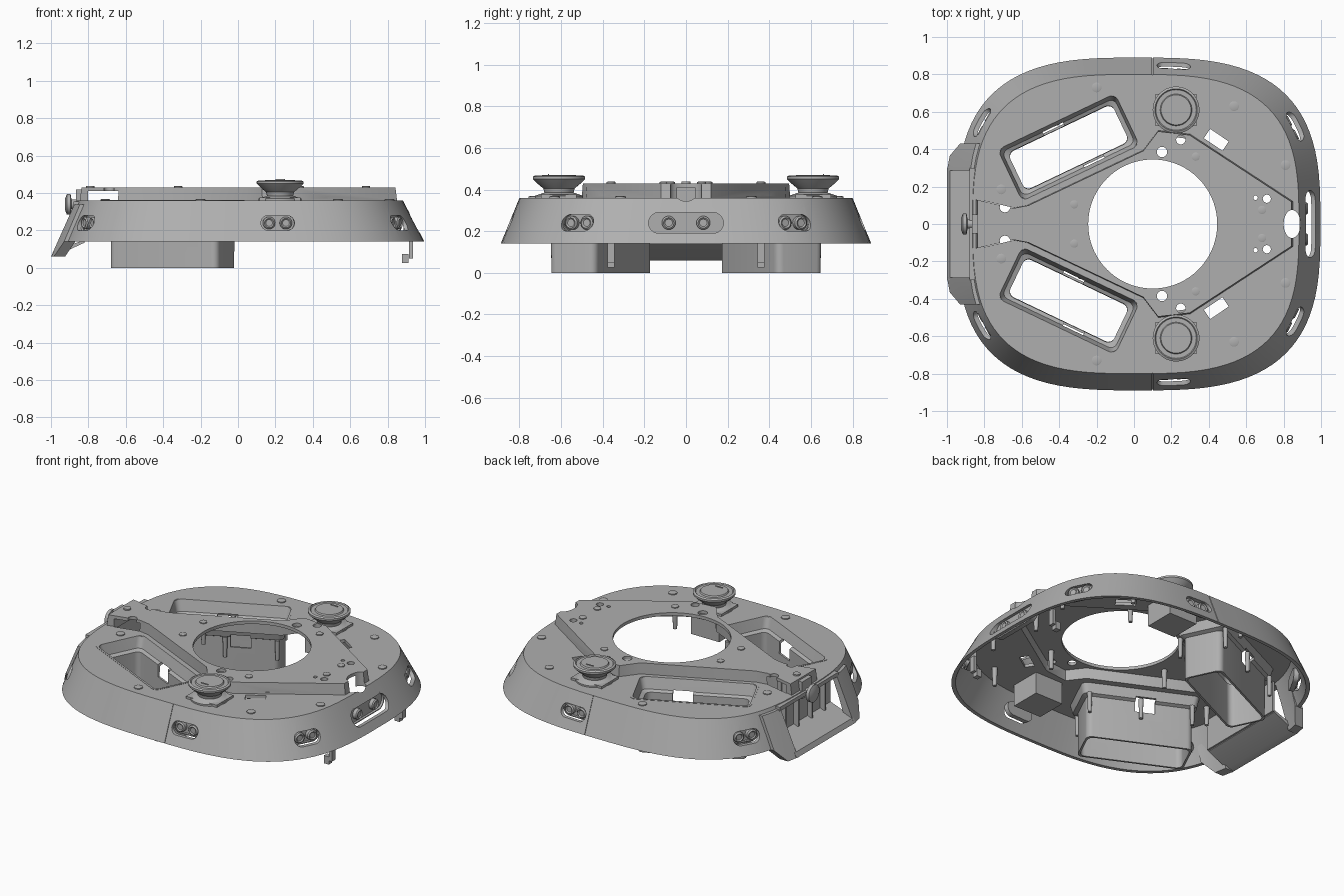
import bpy, bmesh, math
from mathutils import Vector, Matrix

if "Cube" in bpy.data.objects:
    bpy.data.objects.remove(bpy.data.objects["Cube"])

grey = bpy.data.materials.new("mid_grey")
grey.use_nodes = True
grey.diffuse_color = (0.43, 0.43, 0.43, 1)
grey.node_tree.nodes["Principled BSDF"].inputs["Base Color"].default_value = (0.43, 0.43, 0.43, 1)
parts = []


def loft(name, loops, ring=False, keep=True):
    """Skin equal-length loops; cap the ends, or join last to first."""
    bm = bmesh.new()
    rows = [[bm.verts.new(p) for p in loop] for loop in loops]
    pairs = list(zip(rows, rows[1:])) + ([(rows[-1], rows[0])] if ring else [])
    for a, b in pairs:
        for i in range(len(a)):
            j = (i + 1) % len(a)
            bm.faces.new((a[i], a[j], b[j], b[i]))
    if not ring:
        bm.faces.new(rows[0])
        bm.faces.new(rows[-1])
    bmesh.ops.recalc_face_normals(bm, faces=bm.faces)
    mesh = bpy.data.meshes.new(name)
    bm.to_mesh(mesh)
    bm.free()
    ob = bpy.data.objects.new(name, mesh)
    bpy.context.scene.collection.objects.link(ob)
    if keep:
        parts.append(ob)
    else:
        ob.hide_render = True
    return ob


def boolean(ob, tool, operation="DIFFERENCE"):
    mod = ob.modifiers.new("cut", "BOOLEAN")
    mod.operation, mod.object, mod.solver = operation, tool, "EXACT"
    graph = bpy.context.evaluated_depsgraph_get()
    mesh = bpy.data.meshes.new_from_object(ob.evaluated_get(graph))
    ob.modifiers.clear()
    ob.data = mesh
    bpy.data.objects.remove(tool)


def circle(x, y, z, rx, ry=None, n=32):
    ry = ry or rx
    return [(x + rx * math.cos(2 * math.pi * i / n), y + ry * math.sin(2 * math.pi * i / n), z) for i in range(n)]


def turned(name, x, y, profile, n=32, keep=True):
    return loft(name, [circle(x, y, z, r, n=n) for r, z in profile], keep=keep)


def box(name, centre, size, turn=None, keep=True):
    x, y, z = (s / 2 for s in size)
    m = Matrix.Translation(centre) @ (turn or Matrix()).to_4x4()
    return loft(name, [[m @ Vector(p) for p in ((-x, -y, h), (x, -y, h), (x, y, h), (-x, y, h))]
                       for h in (-z, z)], keep=keep)


# Superelliptic skirt: half sizes shrink with height
def skirt(phi, z, inset=0.0):
    t = (z - 0.14) / 0.22
    a, b = 0.972 - 0.1 * t - inset, 0.89 - 0.09 * t - inset
    c, s = math.cos(phi), math.sin(phi)
    x = math.copysign(abs(c) ** (2 / 3), c)
    y = math.copysign(abs(s) ** (2 / 3), s)
    normal = Vector((x * abs(x) / a, y * abs(y) / b, 0)).normalized()
    return Vector((0.025 - 0.015 * t + a * x, b * y, z)), normal


def skirt_loop(z, inset=0.0, n=96):
    return [skirt(2 * math.pi * (i + 0.5) / n, z, inset)[0] for i in range(n)]


def mirrored(half):
    return half + [(x, -y) for x, y in reversed(half)]


# Shell: skirt and deck, with a raised kite-shaped centre plate
body = loft("body_shell", [skirt_loop(0.14), skirt_loop(0.36)])
kite = mirrored([(-0.845, 0.13), (-0.65, 0.085), (-0.57, 0.1), (0.05, 0.395), (0.13, 0.5),
                 (0.3, 0.48), (0.85, 0.12)])


def kite_loop(z, scale):
    return [(0.02 + (x - 0.02) * scale, y * scale, z) for x, y in kite]


boolean(body, loft("kite", [kite_loop(0.3, 1.01), kite_loop(0.43, 0.99)], keep=False), "UNION")
boolean(body, loft("cavity", [skirt_loop(0.12, 0.022), skirt_loop(0.34, 0.022)], keep=False))
boolean(body, loft("kite_cavity", [kite_loop(0.3, 0.95), kite_loop(0.41, 0.95)], keep=False))

# Main opening, front notch and the rear bay opening
boolean(body, turned("opening", 0.1, 0, [(0.345, 0.2), (0.345, 0.6)], n=72, keep=False))
boolean(body, loft("notch", [circle(0.845, 0, z, 0.045, 0.075) for z in (0.3, 0.6)], keep=False))
boolean(body, box("bay", (-0.92, 0, 0.2), (0.2, 0.58, 0.26), keep=False))


# Slanted rectangular pockets, open at the bottom
def rounded_rect(length, width, z, place, r=0.05):
    pts = []
    for k, (sx, sy) in enumerate(((1, 1), (-1, 1), (-1, -1), (1, -1))):
        for i in range(6):
            a = math.pi / 2 * (k + i / 5)
            pts.append(place @ Vector((sx * (length / 2 - r) + r * math.cos(a),
                                       sy * (width / 2 - r) + r * math.sin(a), z)))
    return pts


for side, word in ((1, "back"), (-1, "front")):
    turn = Matrix.Rotation(side * math.radians(25.5), 4, "Z")
    place = Matrix.Translation((-0.35, side * 0.41, 0)) @ turn
    cut = [rounded_rect(0.7, 0.31, z, place) for z in (0.25, 0.6)]
    boolean(body, loft("pocket_cut", cut, keep=False))
    wall = [(0.72, 0.33, 0.362), (0.69, 0.29, 0.28), (0.64, 0.25, 0.27), (0.64, 0.245, 0)]
    inside = [(l - 0.025, w - 0.025, z + (0.012 if 0.1 < z < 0.3 else 0)) for l, w, z in reversed(wall)]
    pocket = loft(word + "_pocket", [rounded_rect(l, w, z, place, 0.035) for l, w, z in wall + inside], ring=True)
    for sx, sy in ((-0.03, 1), (0.09, -1)):
        boolean(pocket, box("window", place @ Vector((sx, sy * 0.13, 0.25)), (0.12, 0.07, 0.09), turn, keep=False))
    for sx in (-0.31, 0, 0.31):
        for sy in (-0.145, 0.145):
            p = place @ Vector((sx, sy, 0))
            turned(word + "_pocket_post", p.x, p.y, [(0.011, 0.15), (0.015, 0.28)], n=12)

    # Openings and seams in the deck
    boolean(body, box("side_slot", (0.45, side * 0.435, 0.385), (0.13, 0.09, 0.03),
                      Matrix.Rotation(-side * math.radians(34), 4, "Z"), keep=False))
    boolean(body, box("deck_slot", (0.44, side * 0.45, 0.35), (0.12, 0.06, 0.06),
                      Matrix.Rotation(-side * math.radians(34), 4, "Z"), keep=False))
    boolean(body, box("seam", (0.1, side * 0.848, 0.25), (0.005, 0.014, 0.3),
                      Matrix.Rotation(side * math.radians(22), 4, "X"), keep=False))
    for x, y, r in ((-0.69, 0.09, 0.028), (0.71, 0.135, 0.022), (0.15, 0.385, 0.028),
                    (0.25, 0.45, 0.025), (0.65, 0.14, 0.012)):
        boolean(body, turned("hole", x, side * y, [(r, 0.38), (r, 0.5)], n=16, keep=False))

    # Round caps on flared necks, with housings below the deck
    y = side * 0.61
    turned(word + "_cap", 0.225, y, [(0.115, 0.35), (0.115, 0.37), (0.07, 0.385), (0.075, 0.405),
                                     (0.105, 0.43), (0.125, 0.45), (0.125, 0.462), (0.113, 0.468),
                                     (0.108, 0.462), (0.085, 0.462), (0.08, 0.47)], n=48)
    box(word + "_cap_mount", (0.225, y, 0.365), (0.22, 0.17, 0.02))
    box(word + "_cap_housing", (0.22, y, 0.27), (0.2, 0.2, 0.14))
    box(word + "_cap_tab", (0.225, y + side * 0.05, 0.47), (0.05, 0.006, 0.008))

    # Screws on the deck and the raised plate, posts underneath
    for x, sy, z in ((-0.2, 0.73, 0.36), (0.535, 0.63, 0.36), (-0.71, 0.185, 0.36), (0.81, 0.315, 0.36),
                     (-0.32, 0.105, 0.43), (0.33, 0.36, 0.43), (0.685, 0.075, 0.43)):
        r = 0.026 if z < 0.4 else 0.022
        turned(word + "_screw", x, side * sy, [(r, z - 0.01), (r, z + 0.006), (r - 0.006, z + 0.008)], n=20)
        turned(word + "_screw_post", x, side * sy, [(0.012, z - 0.14), (0.018, z - 0.01)], n=12)

    # Hooks under the front edge
    box(word + "_hook_arm", (0.925, side * 0.36, 0.1), (0.02, 0.035, 0.1))
    box(word + "_hook_foot", (0.895, side * 0.36, 0.05), (0.035, 0.035, 0.05))

    # Rear bay cheeks flare out of the skirt
    sections = ((0.285, -1.0, 0.06, -0.875), (0.365, -0.985, 0.06, -0.862), (0.43, -0.93, 0.14, -0.845))
    loft(word + "_bay_cheek", [[(xb, side * yy, zb), (xt, side * yy, 0.34), (xt + 0.03, side * yy, 0.34),
                                (xb + 0.06, side * yy, zb)] for yy, xb, zb, xt in sections])

# Rear bay: back wall, sloping floor and lip
box("bay_back_wall", (-0.815, 0, 0.245), (0.015, 0.6, 0.21))
loft("bay_floor", [[(-1.0, y, 0.06), (-0.985, y, 0.09), (-0.82, y, 0.15), (-0.82, y, 0.135), (-0.96, y, 0.07)]
                   for y in (-0.3, 0.3)])
box("bay_top_lip", (-0.86, 0, 0.343), (0.04, 0.6, 0.025))
for y in (-0.2, -0.07, 0.07, 0.2):
    box("bay_rib", (-0.835, y, 0.23), (0.04, 0.012, 0.18))

# Rear knob, turned about the x axis
knob = turned("rear_knob", 0, 0, [(0.04, 0), (0.025, 0.02), (0.025, 0.045), (0.055, 0.05),
                                  (0.055, 0.07), (0.03, 0.08)])
knob.data.transform(Matrix.Translation((-0.845, 0, 0.34)) @ Matrix.Rotation(-math.pi / 2, 4, "Y"))
box("knob_bracket", (-0.84, 0, 0.365), (0.05, 0.1, 0.11))
turned("rear_screw", -0.79, 0, [(0.022, 0.42), (0.022, 0.438)], n=20)


# Sensor recesses around the skirt
def capsule(phi, z, width, height, depth):
    p, normal = skirt(phi, z)
    side = Vector((-normal.y, normal.x, 0))
    r = height / 2
    pts = []
    for i in range(20):
        a = math.pi * 2 * (i + 0.5) / 20 - math.pi / 2
        u = r * math.cos(a) + math.copysign(width / 2 - r, math.cos(a))
        pts.append(p + side * u + Vector((0, 0, r * math.sin(a))) + normal * depth)
    return pts


for degrees, width, height, gap in ((0, 0.36, 0.1, 0.083), (29, 0.17, 0.08, 0.042), (-29, 0.17, 0.08, 0.042),
                                    (84.5, 0.18, 0.08, 0.045), (-84.5, 0.18, 0.08, 0.045),
                                    (149, 0.17, 0.08, 0.042), (-149, 0.17, 0.08, 0.042)):
    phi, z = math.radians(degrees), 0.24
    boolean(body, loft("recess", [capsule(phi, z, width, height, d) for d in (-0.06, 0.1)], keep=False))
    w, h = width + 0.012, height + 0.012
    loft("sensor_cup", [capsule(phi, z, w, h, -0.03), capsule(phi, z, w, h, -0.06),
                        capsule(phi, z, width, height, -0.05), capsule(phi, z, width, height, -0.03)], ring=True)
    loft("sensor_cup_back", [capsule(phi, z, w, h, d) for d in (-0.06, -0.045)])
    p, normal = skirt(phi, z)
    along = Vector((-normal.y, normal.x, 0))
    for k in (-1, 1):
        eye = turned("sensor_eye", 0, 0, [(0.033, 0), (0.033, 0.025), (0.025, 0.032), (0.018, 0.026)], n=20)
        eye.data.transform(Matrix.Translation(p + along * gap * k - normal * 0.047)
                           @ normal.to_track_quat("Z", "Y").to_matrix().to_4x4())

# Colour and shading
bpy.ops.object.select_all(action="DESELECT")
for ob in parts:
    ob.data.materials.clear()
    ob.data.materials.append(grey)
    ob.select_set(True)
bpy.context.view_layer.objects.active = body
bpy.ops.object.shade_smooth_by_angle(angle=math.radians(30))
